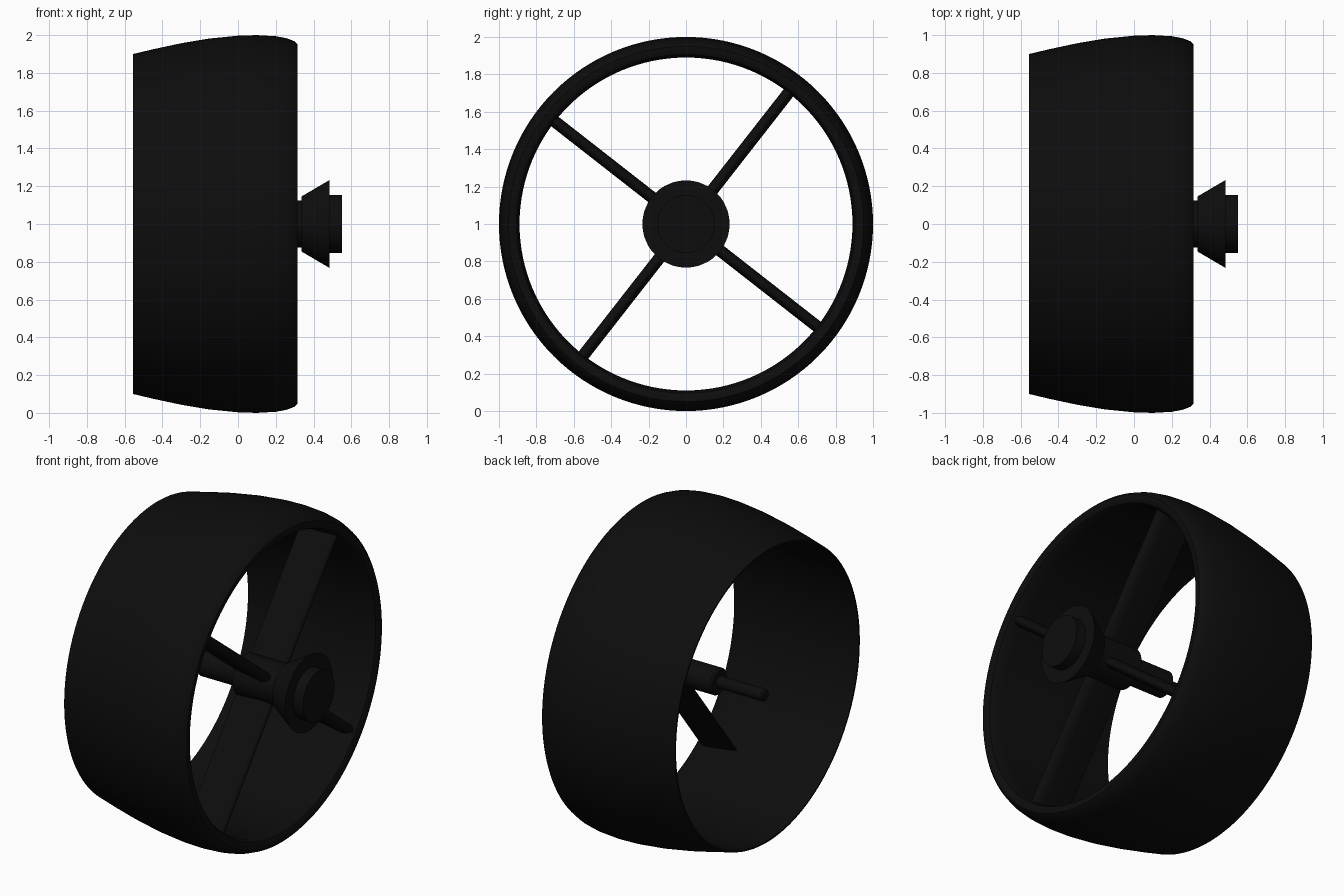
import bpy, bmesh, math
from mathutils import Matrix

cube = bpy.data.objects.get("Cube")
if cube:
    bpy.data.objects.remove(cube, do_unlink=True)

black = bpy.data.materials.new("matte_black")
black.use_nodes = True
colour = (0.004, 0.004, 0.004, 1)
black.diffuse_color = colour
bsdf = black.node_tree.nodes["Principled BSDF"]
bsdf.inputs["Base Color"].default_value = colour
bsdf.inputs["Roughness"].default_value = 0.7

AXIS_HEIGHT = 1.0


def finish(name, bm, angle=35):
    """Turn a bmesh into a smooth-shaded object on the duct axis."""
    bmesh.ops.recalc_face_normals(bm, faces=bm.faces)
    mesh = bpy.data.meshes.new(name)
    bm.to_mesh(mesh)
    bm.free()
    mesh.materials.append(black)
    ob = bpy.data.objects.new(name, mesh)
    ob.location.z = AXIS_HEIGHT
    bpy.context.collection.objects.link(ob)
    bpy.ops.object.select_all(action='DESELECT')
    ob.select_set(True)
    bpy.context.view_layer.objects.active = ob
    bpy.ops.object.shade_smooth_by_angle(angle=math.radians(angle))
    return ob


def lathe(name, profile, steps, closed=False):
    """Revolve (x, radius) points about the x axis."""
    bm = bmesh.new()
    verts = [bm.verts.new((x, 0, r)) for x, r in profile]
    edges = [bm.edges.new(pair) for pair in zip(verts, verts[1:])]
    if closed:
        edges.append(bm.edges.new((verts[-1], verts[0])))
    bmesh.ops.spin(bm, geom=verts + edges, cent=(0, 0, 0), axis=(1, 0, 0),
                   angle=math.tau, steps=steps)
    bmesh.ops.remove_doubles(bm, verts=bm.verts, dist=0.0001)
    return finish(name, bm)


# Duct with a streamlined wall: rounded front lip, thin rear edge
lathe("duct_ring", [
    (-0.555, 0.9), (-0.45, 0.925), (-0.3, 0.957), (-0.15, 0.982), (0, 0.997),
    (0.1, 1), (0.2, 0.994), (0.26, 0.983), (0.3, 0.967), (0.316, 0.95),
    (0.316, 0.925), (0.305, 0.905), (0.28, 0.893), (0.22, 0.89), (-0.555, 0.89),
], 128, closed=True)

# Central hub, with a flared collar and a flat cap at the front
lathe("hub_body", [(0.05, 0), (0.05, 0.125), (0.345, 0.125), (0.345, 0)], 48)
lathe("flared_collar", [(0.335, 0), (0.335, 0.145), (0.485, 0.233), (0.485, 0)], 48)
lathe("hub_cap", [(0.47, 0), (0.47, 0.154), (0.55, 0.154), (0.55, 0)], 48)

# Rear tube and the thin shaft leaving it
lathe("rear_tube", [(0.07, 0), (0.07, 0.08), (-0.22, 0.08), (-0.23, 0.07), (-0.23, 0)], 40)
lathe("tail_shaft", [(-0.2, 0), (-0.2, 0.036), (-0.535, 0.036), (-0.545, 0.026), (-0.545, 0)], 32)


# Four streamlined vanes: round leading edge, tapered trailing edge
def vane(name, angle, front=0.29, back=0.04, half=0.032, root=0.06, tip=0.91):
    bm = bmesh.new()
    section = [(back, 0.005), (back, -0.005)]
    for i in range(13):
        t = -math.pi / 2 + math.pi * i / 12
        section.append((front - 2 * half + 2 * half * math.cos(t), half * math.sin(t)))
    face = bm.faces.new([bm.verts.new((x, y, root)) for x, y in section])
    top = bmesh.ops.extrude_face_region(bm, geom=[face])
    for v in top["geom"]:
        if isinstance(v, bmesh.types.BMVert):
            v.co.z = tip
    bmesh.ops.transform(bm, matrix=Matrix.Rotation(angle, 4, 'X'), verts=bm.verts)
    return finish(name, bm)


for n in range(4):
    vane(f"support_vane_{n + 1}", math.radians(-38 + 90 * n))
